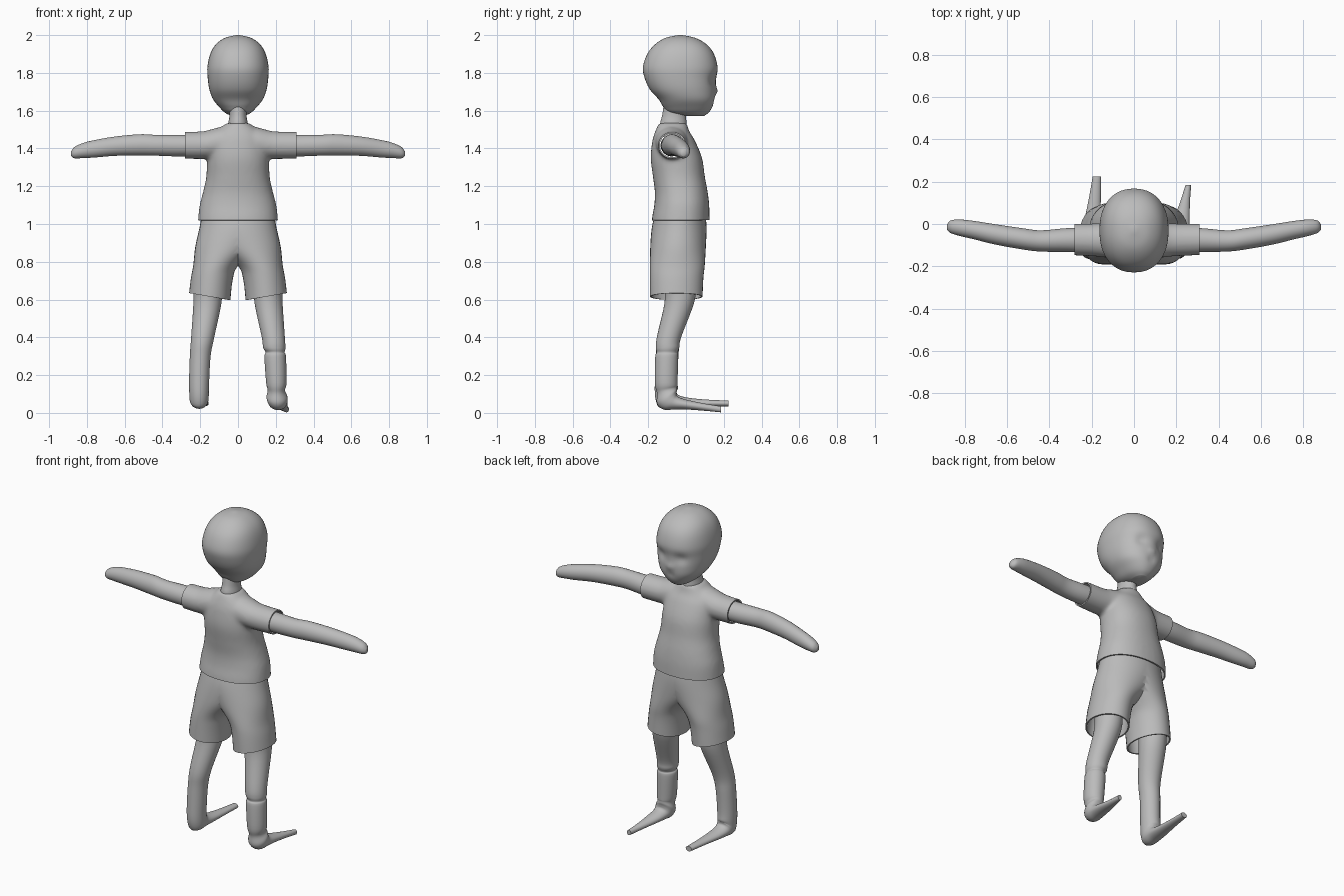
import bpy, bmesh, math
from mathutils import Vector

old = bpy.data.objects.get("Cube")
if old:
    bpy.data.objects.remove(old)

grey = bpy.data.materials.new("plain_grey")
grey.use_nodes = True
colour = (0.5, 0.5, 0.5, 1)
grey.diffuse_color = colour
grey.node_tree.nodes["Principled BSDF"].inputs["Base Color"].default_value = colour


def refine(rows, steps=5):
    """Catmull-Rom interpolation between section rows."""
    out = []
    for i in range(len(rows) - 1):
        quad = [rows[max(i - 1, 0)], rows[i], rows[i + 1], rows[min(i + 2, len(rows) - 1)]]
        for s in range(steps):
            t = s / steps
            out.append([b + t / 2 * (c - a + t * (2*a - 5*b + 4*c - d + t * (3*(b - c) + d - a)))
                        for a, b, c, d in zip(*quad)])
    return out + [list(rows[-1])]


def loft(name, rows, along_x=False, power=2.0, caps=True, sides=36):
    """Rows are x, y, z, half width, half depth, tilt of the section."""
    bm = bmesh.new()
    rings = []
    for x, y, z, ra, rb, tilt in refine([tuple(r) + (0,) * (6 - len(r)) for r in rows]):
        ring = []
        for k in range(sides):
            ang = math.tau * k / sides
            c, s = [math.copysign(abs(v) ** (2 / power), v) for v in (math.cos(ang), math.sin(ang))]
            off = (0, ra*c, rb*s) if along_x else (ra*c, rb*s*math.cos(tilt), rb*s*math.sin(tilt))
            ring.append(bm.verts.new(Vector((x, y, z)) + Vector(off)))
        rings.append(ring)
    for lo, hi in zip(rings, rings[1:]):
        for k in range(sides):
            j = (k + 1) % sides
            bm.faces.new((lo[k], lo[j], hi[j], hi[k]))
    if caps:
        bm.faces.new(rings[0])
        bm.faces.new(rings[-1])
    bmesh.ops.recalc_face_normals(bm, faces=bm.faces)
    me = bpy.data.meshes.new(name)
    bm.to_mesh(me)
    bm.free()
    me.materials.append(grey)
    ob = bpy.data.objects.new(name, me)
    bpy.context.collection.objects.link(ob)
    return ob


def activate(ob):
    bpy.ops.object.select_all(action='DESELECT')
    ob.select_set(True)
    bpy.context.view_layer.objects.active = ob


def modify(ob, kind, **settings):
    activate(ob)
    mod = ob.modifiers.new(kind.lower(), kind)
    for key, value in settings.items():
        setattr(mod, key, value)
    bpy.ops.object.modifier_apply(modifier=mod.name)


def trim(ob, point, normal):
    """Cut away everything on the normal side of a plane."""
    bm = bmesh.new()
    bm.from_mesh(ob.data)
    bmesh.ops.bisect_plane(bm, geom=bm.verts[:] + bm.edges[:] + bm.faces[:],
                           plane_co=point, plane_no=normal, clear_outer=True)
    bm.to_mesh(ob.data)
    bm.free()


def smooth(ob):
    activate(ob)
    bpy.ops.object.shade_smooth_by_angle(angle=math.radians(50))


def span(z, back, front, half):
    return (0, (back + front) / 2, z, half, (front - back) / 2)


# Head, with shallow eye sockets, a small nose and a mouth line
head = loft("head", [
    span(1.572, 0.0, .095, .035), span(1.59, -.09, .12, .07), span(1.62, -.12, .14, .1),
    span(1.66, -.145, .153, .132), span(1.71, -.19, .157, .151), span(1.77, -.218, .16, .16),
    span(1.83, -.228, .167, .162), span(1.9, -.205, .148, .147), span(1.95, -.165, .11, .118),
    span(1.985, -.11, .05, .07), span(2.0, -.04, -.02, .01)], power=2.25, sides=56)
dents = [(.065, 1.76, .032, -.014), (-.065, 1.76, .032, -.014),
         (0, 1.705, .02, .01), (0, 1.655, .02, -.006)]
for v in head.data.vertices:
    if v.co.y > 0:
        v.co.y += sum(d * math.exp(-((v.co.x - x)**2 + (v.co.z - z)**2) / r**2)
                      for x, z, r, d in dents)
smooth(head)

# Neck
smooth(loft("neck", [(0, -.065, 1.46, .06, .07), (0, -.067, 1.53, .052, .07),
                     (0, -.062, 1.58, .045, .063), (0, -.05, 1.66, .05, .065)]))

# Shirt: body and sleeves fused, then cut open at the hems
shirt = loft("shirt", [
    span(.95, -.185, .125, .215), span(1.03, -.18, .125, .211), span(1.1, -.168, .123, .203),
    span(1.17, -.165, .115, .185), span(1.25, -.175, .1, .168), span(1.35, -.187, .085, .163),
    span(1.44, -.178, .048, .15), span(1.49, -.163, .018, .115), span(1.535, -.143, .005, .06)],
    power=2.2)
half = [(.08, -.075, 1.432, .088, .082), (.14, -.075, 1.424, .083, .078),
        (.2, -.075, 1.417, .077, .073), (.38, -.072, 1.417, .073, .071)]
sleeves = loft("sleeves", [(-r[0],) + r[1:] for r in reversed(half)] + half, along_x=True)
activate(shirt)
sleeves.select_set(True)
bpy.ops.object.join()
modify(shirt, 'REMESH', mode='VOXEL', voxel_size=.011)
modify(shirt, 'SMOOTH', factor=.5, iterations=8)
trim(shirt, (0, 0, 1.02), (0, 0, -1))
trim(shirt, (.31, 0, 0), (1, 0, 0))
trim(shirt, (-.28, 0, 0), (-1, 0, 0))
modify(shirt, 'SOLIDIFY', thickness=.008, offset=-1)
smooth(shirt)

# Shorts: one side, cut at the middle and along the hem, then mirrored
shorts = loft("shorts", [
    (0, -.03, 1.06, .19, .132), (.01, -.036, .98, .194, .145), (.058, -.042, .88, .168, .147),
    (.118, -.046, .78, .119, .145), (.14, -.05, .7, .111, .141), (.155, -.052, .56, .112, .138)],
    caps=False)
trim(shorts, (0, 0, 0), (-1, 0, 0))
trim(shorts, (.04, 0, .597), (.17, 0, -1))
modify(shorts, 'MIRROR', use_clip=True, merge_threshold=.002)
modify(shorts, 'SOLIDIFY', thickness=.008, offset=-1)
smooth(shorts)

# Arms
arm = [(.2, -.075, 1.416, .06, .056), (.32, -.076, 1.415, .056, .057),
       (.44, -.08, 1.417, .05, .055), (.52, -.071, 1.419, .05, .056),
       (.65, -.05, 1.412, .048, .051), (.76, -.028, 1.398, .043, .046),
       (.82, -.018, 1.389, .039, .04), (.865, -.013, 1.378, .03, .03),
       (.883, -.015, 1.372, .012, .013)]
for name, side in (("left_arm", 1), ("right_arm", -1)):
    smooth(loft(name, [(side * r[0],) + r[1:] for r in arm], along_x=True))

# Legs running into flat wedge feet; the left one is creased at shin and ankle
thigh = [(.16, -.03, .68, .075, .085), (.162, -.036, .58, .074, .078),
         (.187, -.09, .4, .061, .064)]
right_leg = thigh + [
    (.2, -.1, .3, .055, .06), (.206, -.105, .16, .053, .06),
    (.206, -.1, .085, .051, .066, .6), (.206, -.085, .07, .049, .06, .9),
    (.204, -.055, .062, .046, .037, 1.25), (.198, 0, .056, .041, .026, 1.5),
    (.187, .1, .052, .03, .019, 1.57), (.175, .224, .05, .02, .015, 1.57)]
left_leg = thigh + [
    (.192, -.098, .345, .059, .062), (.197, -.1, .32, .05, .055), (.197, -.102, .295, .057, .061),
    (.203, -.105, .16, .054, .06), (.203, -.1, .12, .046, .056, .3),
    (.206, -.1, .085, .055, .064, .6), (.21, -.085, .062, .052, .056, .9),
    (.214, -.055, .052, .046, .036, 1.25), (.222, 0, .044, .04, .026, 1.5),
    (.24, .1, .03, .024, .019, 1.57), (.257, .185, .019, .013, .016, 1.57)]
for name, side, rows in (("left_leg_and_foot", 1, left_leg), ("right_leg_and_foot", -1, right_leg)):
    smooth(loft(name, [(side * r[0],) + r[1:] for r in rows]))
